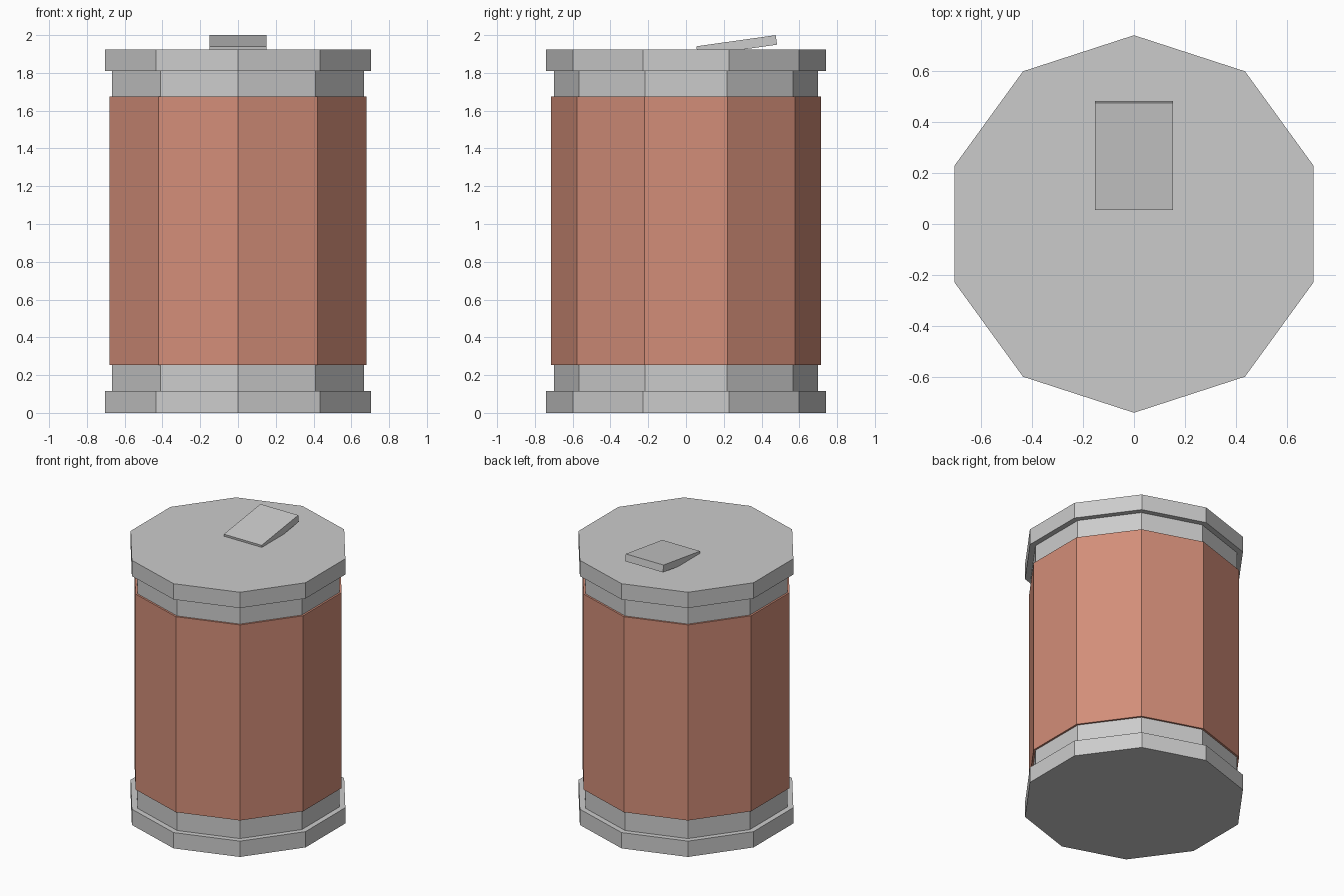
import bpy, bmesh, math

if "Cube" in bpy.data.objects:
    bpy.data.objects.remove(bpy.data.objects["Cube"])

SIDES = 10


def lathe(name, profile, closed=False):
    """Spin an (r, z) profile into a ten-sided body with a corner facing +y."""
    bm = bmesh.new()
    rings = []
    for r, z in profile:
        ring = []
        for i in range(SIDES):
            a = math.pi / 2 + math.tau * i / SIDES
            ring.append(bm.verts.new((r * math.cos(a), r * math.sin(a), z)))
        rings.append(ring)
    pairs = list(zip(rings, rings[1:]))
    if closed:
        pairs.append((rings[-1], rings[0]))
    else:
        bm.faces.new(rings[0])
        bm.faces.new(rings[-1])
    for low, high in pairs:
        for i in range(SIDES):
            j = (i + 1) % SIDES
            bm.faces.new((low[i], low[j], high[j], high[i]))
    bmesh.ops.recalc_face_normals(bm, faces=bm.faces)
    mesh = bpy.data.meshes.new(name)
    bm.to_mesh(mesh)
    bm.free()
    obj = bpy.data.objects.new(name, mesh)
    bpy.context.collection.objects.link(obj)
    return obj


# Metal can with a wide rim at each end
RIM, NECK, LABEL = 0.74, 0.70, 0.714
lathe("can_body", [(RIM, 0), (RIM, 0.115), (NECK, 0.115),
                   (NECK, 1.81), (RIM, 1.81), (RIM, 1.925)])

# Label sleeve wrapped around the can
label = lathe("label", [(LABEL, 0.253), (LABEL, 1.675),
                        (NECK - 0.005, 1.675), (NECK - 0.005, 0.253)], closed=True)
mat = bpy.data.materials.new("label_red")
mat.diffuse_color = (0.65, 0.27, 0.19, 1)
mat.use_nodes = True
mat.node_tree.nodes["Principled BSDF"].inputs["Base Color"].default_value = mat.diffuse_color
label.data.materials.append(mat)

# Pull tab, tilted up towards the back and sunk into the lid at its front
bpy.ops.mesh.primitive_cube_add(size=1, location=(0, 0.2685, 1.945),
                                rotation=(math.radians(8), 0, 0))
tab = bpy.context.object
tab.name = "pull_tab"
tab.scale = (0.304, 0.424, 0.051)
